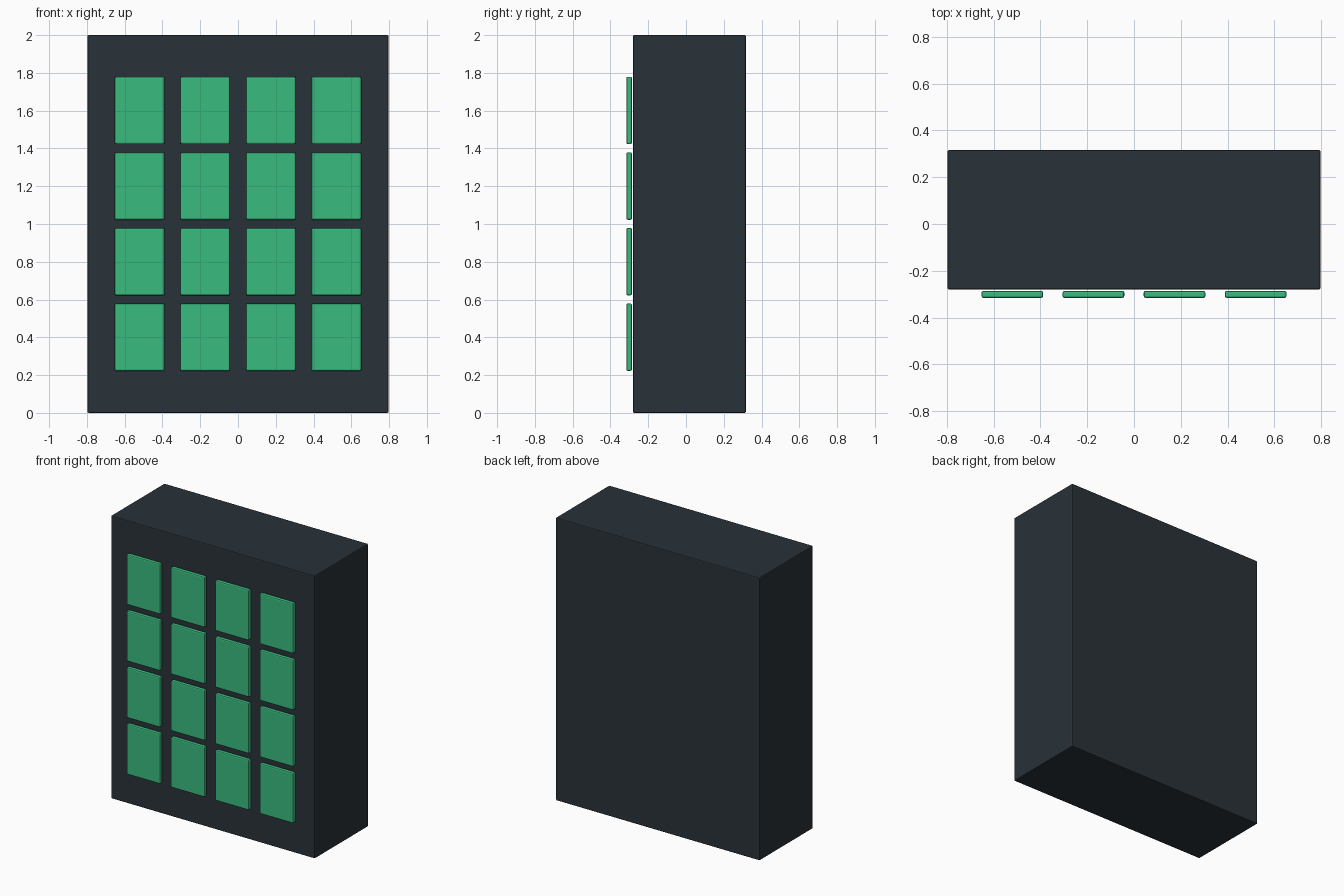
import bpy

if "Cube" in bpy.data.objects:
    bpy.data.objects.remove(bpy.data.objects["Cube"])


def material(name, color):
    mat = bpy.data.materials.new(name)
    mat.diffuse_color = color
    mat.use_nodes = True
    mat.node_tree.nodes["Principled BSDF"].inputs["Base Color"].default_value = mat.diffuse_color
    return mat


def box(name, center, size, bevel, mat):
    bpy.ops.mesh.primitive_cube_add(size=1, location=center)
    ob = bpy.context.object
    ob.name = name
    ob.scale = size
    bpy.ops.object.transform_apply(location=False, rotation=False, scale=True)
    mod = ob.modifiers.new("edge_bevel", 'BEVEL')
    mod.width = bevel
    mod.segments = 2
    ob.data.materials.append(mat)
    return ob


dark = material("dark_casing", (0.022, 0.032, 0.04, 1))
green = material("green_panel", (0.04, 0.50, 0.21, 1))

# Main cabinet
box("cabinet", (0, 0.018, 1.0), (1.594, 0.597, 2.0), 0.006, dark)

# Grid of thin panels floating just off the front face
for row in range(4):
    for col in range(4):
        x = (col - 1.5) * 0.347
        z = 0.401 + row * 0.4
        box(f"front_panel_{row + 1}_{col + 1}", (x, -0.301, z),
            (0.264, 0.03, 0.357), 0.008, green)
